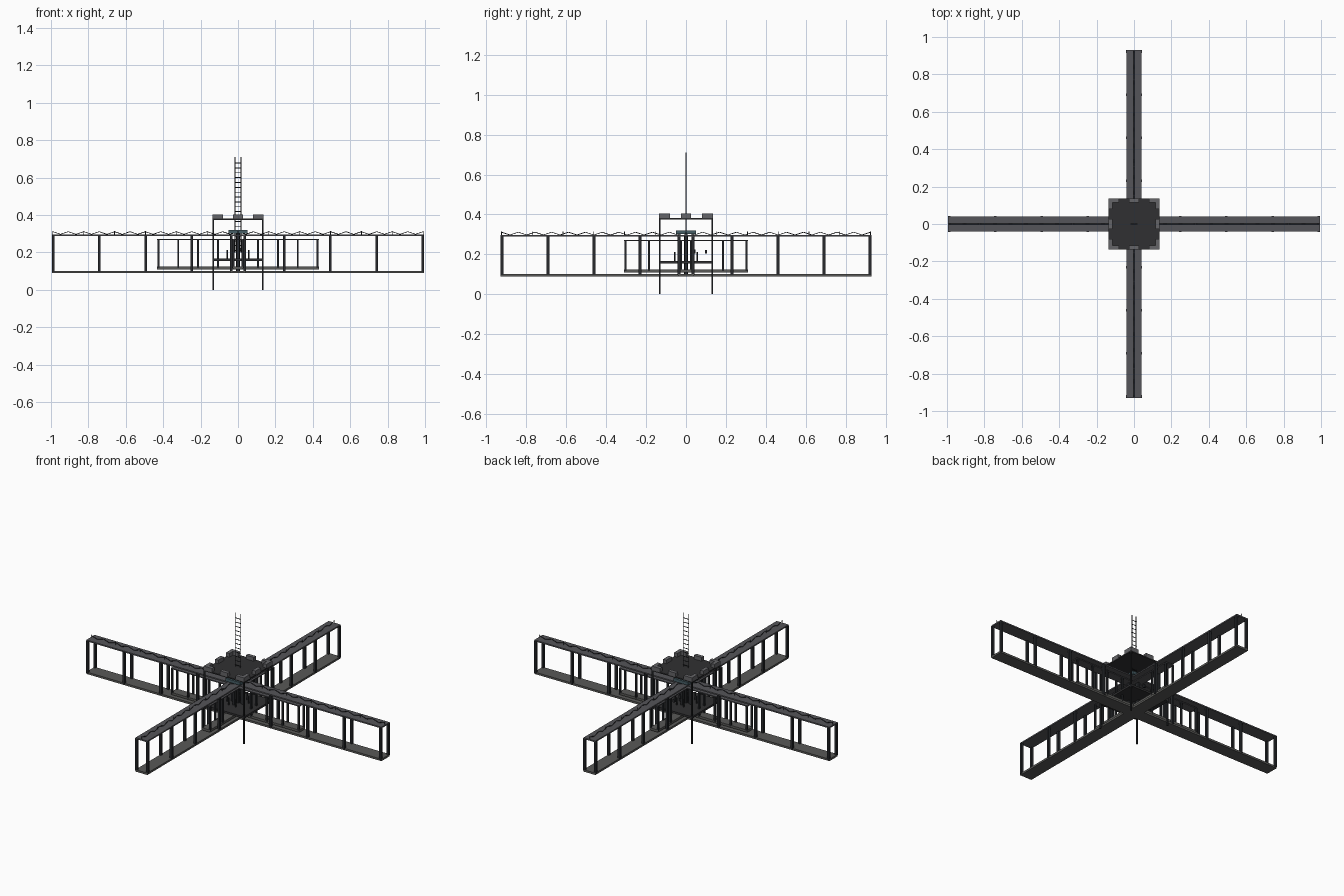
import bpy, bmesh, math
from mathutils import Vector

if "Cube" in bpy.data.objects:
    bpy.data.objects.remove(bpy.data.objects["Cube"])


def mat(name, c):
    m = bpy.data.materials.new(name)
    m.diffuse_color = (*c, 1)
    m.use_nodes = True
    m.node_tree.nodes["Principled BSDF"].inputs["Base Color"].default_value = m.diffuse_color
    return m


ROOF = mat("roof_grey", (0.09, 0.09, 0.1))
FLOOR = mat("floor_grey", (0.1, 0.1, 0.095))
POST = mat("post_dark", (0.02, 0.022, 0.025))
STONE = mat("block_grey", (0.13, 0.13, 0.14))
DARK = mat("plate_dark", (0.03, 0.03, 0.032))
TEAL = mat("slab_teal", (0.06, 0.11, 0.13))


def boxes(name, items, m):
    """One object from many boxes given as (x0,x1,y0,y1,z0,z1)."""
    bm = bmesh.new()
    for x0, x1, y0, y1, z0, z1 in items:
        vs = bmesh.ops.create_cube(bm, size=1)["verts"]
        for v in vs:
            v.co = Vector(((x0 + x1) / 2 + v.co.x * (x1 - x0),
                           (y0 + y1) / 2 + v.co.y * (y1 - y0),
                           (z0 + z1) / 2 + v.co.z * (z1 - z0)))
    return finish(name, bm, m)


def finish(name, bm, m):
    me = bpy.data.meshes.new(name)
    bm.to_mesh(me)
    bm.free()
    ob = bpy.data.objects.new(name, me)
    bpy.context.collection.objects.link(ob)
    me.materials.append(m)
    return ob


def rods(name, segs, r, m, sides=4):
    """One object from many straight rods given as (start, end)."""
    bm = bmesh.new()
    for a, b in segs:
        a, b = Vector(a), Vector(b)
        d = b - a
        M = d.to_track_quat('Z', 'Y').to_matrix().to_4x4()
        M.translation = (a + b) / 2
        bmesh.ops.create_cone(bm, cap_ends=True, segments=sides, radius1=r,
                              radius2=r, depth=d.length, matrix=M)
    return finish(name, bm, m)


def centred(x, y, hx, hy, z0, z1):
    return (x - hx, x + hx, y - hy, y + hy, z0, z1)


def gallery(name, half, w, z0, z1, t0, t1, stations, p, along_y):
    """Open corridor: floor slab, roof slab, paired posts."""
    flip = (lambda b: (b[2], b[3], b[0], b[1], b[4], b[5])) if along_y else (lambda b: b)
    boxes(name + "_floor", [flip((-half, half, -w, w, z0, z0 + t0))], FLOOR)
    boxes(name + "_roof", [flip((-half, half, -w, w, z1 - t1, z1))], ROOF)
    posts = [flip(centred(s, sy * (w - p * 0.6), p, p, z0 + t0 / 2, z1 - t1 / 2))
             for s in stations for sy in (-1, 1)]
    boxes(name + "_posts", posts, POST)


# Long and short-cross outer galleries
gallery("long_gallery", 0.995, 0.04, 0.09, 0.297, 0.012, 0.008,
        [i * 0.247 for i in range(-4, 5)], 0.007, False)
gallery("cross_gallery", 0.93, 0.04, 0.09, 0.297, 0.012, 0.008,
        [i * 0.2305 for i in range(-4, 5)], 0.007, True)
# Nested inner galleries
gallery("inner_long_gallery", 0.433, 0.028, 0.11, 0.272, 0.014, 0.006,
        [i * 0.1065 for i in range(-4, 5)], 0.005, False)
gallery("inner_cross_gallery", 0.31, 0.028, 0.11, 0.272, 0.014, 0.006,
        [-0.304, -0.185, 0, 0.185, 0.304], 0.005, True)

# Zigzag wire along both roofs
for name, half, along_y, n in (("long_roof_wire", 0.99, False, 48),
                               ("cross_roof_wire", 0.925, True, 44)):
    pts = []
    for i in range(n + 1):
        t = -half + 2 * half * i / n
        z = 0.297 if i % 2 else 0.311
        pts.append((0, t, z) if along_y else (t, 0, z))
    segs = list(zip(pts, pts[1:]))
    for i in range(13):
        t = -half + 2 * half * i / 12
        a = (0, t) if along_y else (t, 0)
        segs.append(((*a, 0.296), (*a, 0.315)))
    rods(name, segs, 0.0018, POST)

# Central tower: legs, floor, roof plate
R = 0.136
boxes("tower_legs", [centred(sx * (R - 0.004), sy * (R - 0.004), 0.004, 0.004, 0, 0.378)
                     for sx in (-1, 1) for sy in (-1, 1)], POST)
boxes("tower_floor", [(-R, R, -R, R, 0.155, 0.167)], DARK)
boxes("tower_roof", [(-R, R, -R, R, 0.374, 0.381)], DARK)

# Battlement blocks: L-shaped corners and middle blocks
t = 0.022
blocks = []
for s in (-1, 1):
    e = s * (R - t / 2)
    blocks += [centred(0, e, 0.026, t / 2, 0.38, 0.404),
               centred(e, 0, t / 2, 0.026, 0.38, 0.404)]
    for q in (-1, 1):
        blocks += [centred(q * (R - 0.028), e, 0.028, t / 2, 0.38, 0.404),
                   centred(e, q * (R - 0.028 - t / 2), t / 2, 0.028 - t / 2, 0.38, 0.404)]
boxes("battlements", blocks, STONE)

# Interior: column, slab, small rail posts
rods("centre_column", [((0, 0, 0.095), (0, 0, 0.3))], 0.011, POST, 8)
boxes("hanging_slab", [(-0.05, 0.05, -0.05, 0.05, 0.302, 0.32)], TEAL)
ring = [(0.062 * math.cos(a), 0.062 * math.sin(a))
        for a in (math.radians(22.5 + 45 * i) for i in range(8))]
rods("rail_posts", [((x, y, 0.165), (x, y, 0.212)) for x, y in ring], 0.004, POST, 6)
boxes("small_crates", [centred(0.01, 0.04, 0.007, 0.007, 0.205, 0.225),
                       centred(0.01, 0.1, 0.006, 0.006, 0.205, 0.222)], POST)

# Mast ladder
lad = [((s * 0.015, 0, 0.2), (s * 0.015, 0, 0.71)) for s in (-1, 1)]
lad += [((-0.018, 0, 0.21 + i * 0.026), (0.018, 0, 0.21 + i * 0.026)) for i in range(19)]
rods("mast_ladder", lad, 0.0024, POST)
